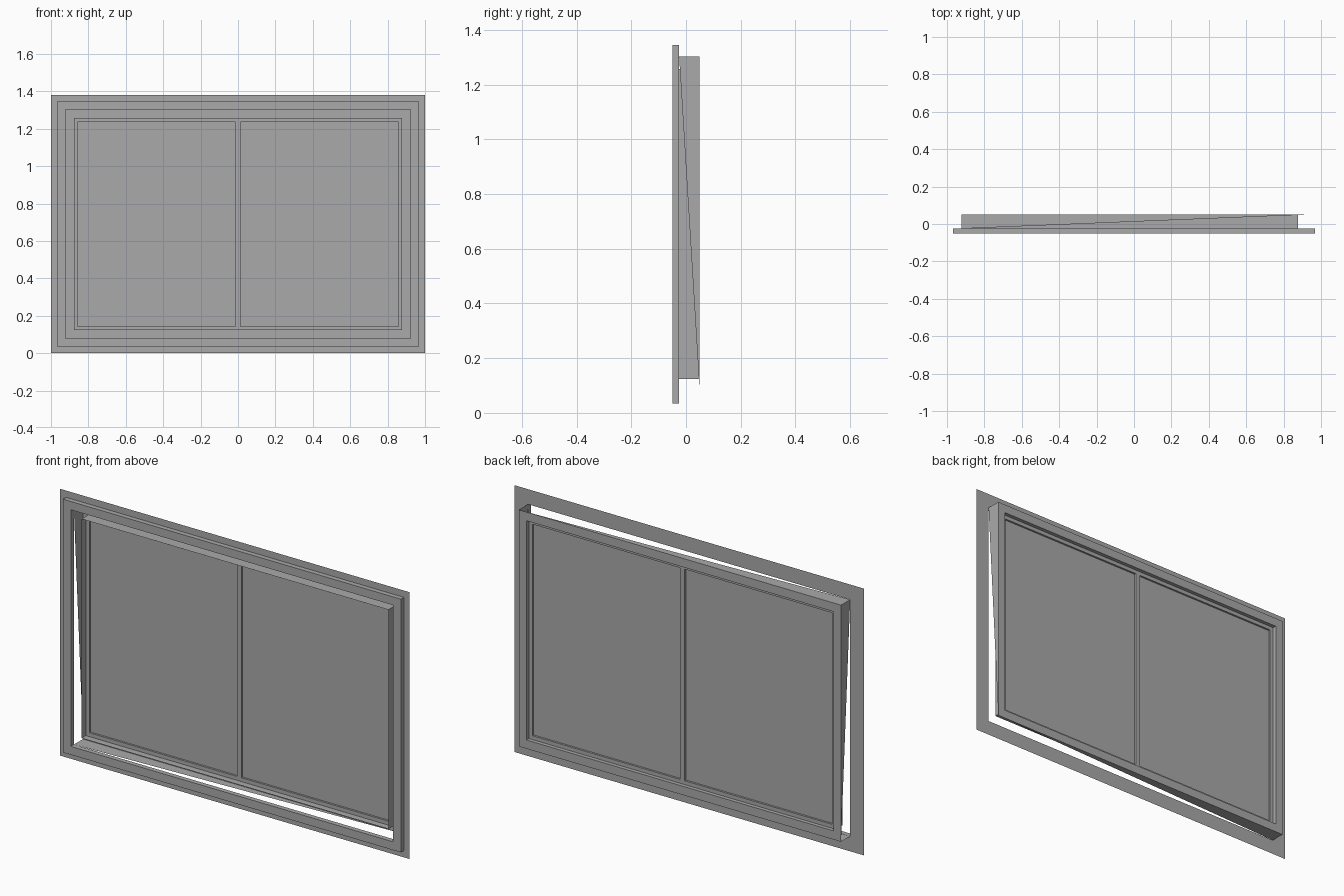
import bpy
import bmesh

if "Cube" in bpy.data.objects:
    bpy.data.objects.remove(bpy.data.objects["Cube"], do_unlink=True)

grey = bpy.data.materials.new("window grey")
grey.use_nodes = True
colour = (0.4, 0.4, 0.4, 1)
grey.diffuse_color = colour
grey.node_tree.nodes["Principled BSDF"].inputs["Base Color"].default_value = colour

MID = 0.69                                # height of the window's centre
FRONT, WALL, BACK = -0.05, -0.025, 0.05   # depth planes
PLATE, TRIM, OUTER, INNER, PANE = (1, MID), (0.967, 0.655), (0.922, 0.612), (0.878, 0.567), (0.858, 0.547)


def corners(size, y):
    """Corners in the order top left, top right, bottom right, bottom left."""
    w, h = size
    return [(x * w, y, MID + z * h) for x, z in ((-1, 1), (1, 1), (1, -1), (-1, -1))]


def build(name, faces):
    bm = bmesh.new()
    for face in faces:
        bm.faces.new([bm.verts.new(p) for p in face])
    bmesh.ops.remove_doubles(bm, verts=bm.verts, dist=0.0001)
    bmesh.ops.recalc_face_normals(bm, faces=bm.faces)
    mesh = bpy.data.meshes.new(name)
    bm.to_mesh(mesh)
    bm.free()
    mesh.materials.append(grey)
    ob = bpy.data.objects.new(name, mesh)
    bpy.context.collection.objects.link(ob)
    return ob


def band(a, b):
    """Four quads joining two rectangular loops."""
    return [(a[i], a[(i + 1) % 4], b[(i + 1) % 4], b[i]) for i in range(4)]


# Thin mounting plate around the opening
build("mounting_plate", band(corners(PLATE, WALL), corners(OUTER, WALL)))

# Raised trim on the front of the plate
outer_front, inner_front = corners(TRIM, FRONT), corners(OUTER, FRONT)
build("front_trim", band(outer_front, inner_front)
      + band(corners(TRIM, WALL), outer_front)
      + band(inner_front, corners(OUTER, WALL)))

# Inner lining and back rim of the window box
build("inner_lining", band(corners(INNER, WALL), corners(INNER, BACK)))
build("back_rim", band(corners(OUTER, BACK), corners(INNER, BACK)))

# Tapering outer walls, each closing half of its side
near, far = corners(OUTER, WALL), corners(OUTER, BACK)
build("outer_walls", [(near[s], far[s], far[e])
                      for s, e in ((0, 1), (0, 3), (1, 2), (3, 2))])

# Sash frame lining the opening
SASH_FRONT, SASH_BACK = 0.01, 0.03
build("sash_frame", band(corners(INNER, SASH_FRONT), corners(PANE, SASH_FRONT))
      + band(corners(INNER, SASH_BACK), corners(PANE, SASH_BACK))
      + band(corners(PANE, SASH_FRONT), corners(PANE, SASH_BACK)))

# Centre mullion
bar = (0.013, PANE[1])
a, b = corners(bar, SASH_FRONT), corners(bar, SASH_BACK)
build("mullion", band(a, b) + [a, b[::-1]])

# Two panes, one each side of the mullion
for name, side in (("left_pane", 1), ("right_pane", -1)):
    x0, x1 = side * bar[0], side * PANE[0]
    low, high = MID - PANE[1], MID + PANE[1]
    build(name, [[(x0, 0.02, low), (x1, 0.02, low), (x1, 0.02, high), (x0, 0.02, high)]])
